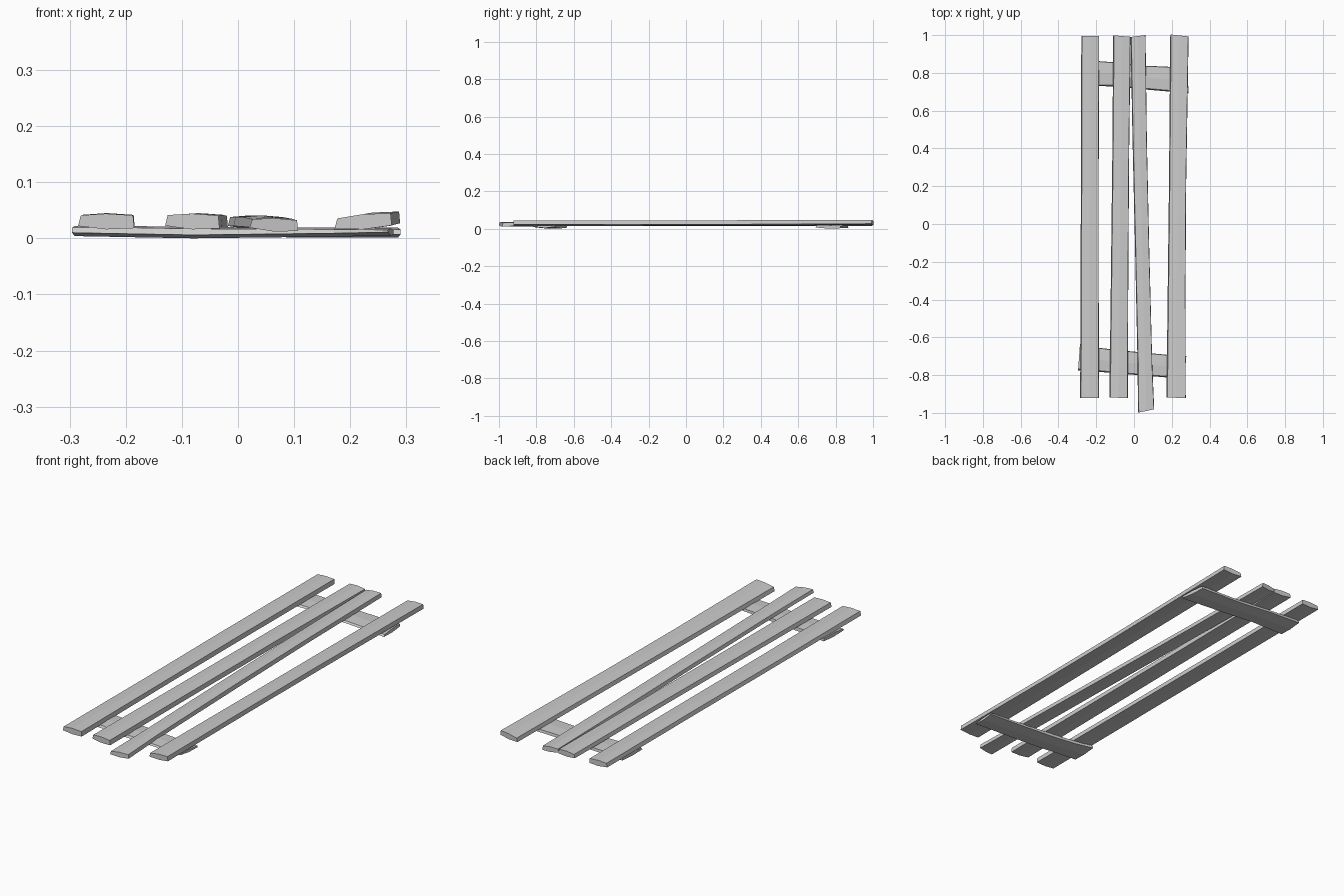
import bpy, bmesh
from mathutils import Vector


def board(name, stations, across_y=False, crown=0.003, skew=(0, 0)):
    """Loft a worn six-sided board. Station: position, side a, side b, bottom, top, tilt."""
    bm = bmesh.new()
    rings = []
    for i, (p, a, b, z0, z1, tilt) in enumerate(stations):
        w = b - a
        m = (a + b) / 2
        inset = w * 0.05
        section = [(a, z0 + 0.006), (m, z0), (b, z0 + 0.002),
                   (b - inset * 0.4, z1 - crown), (m, z1), (a + inset, z1 - crown)]
        end_skew = skew[0] if i == 0 else skew[1] if i == len(stations) - 1 else 0
        ring = []
        for s, z in section:
            t = (s - m) / w
            q, h = p + end_skew * t, z + tilt * t
            ring.append(bm.verts.new(Vector((q, s, h) if across_y else (s, q, h))))
        rings.append(ring)
    n = len(rings[0])
    for r0, r1 in zip(rings, rings[1:]):
        for k in range(n):
            bm.faces.new((r0[k], r0[(k + 1) % n], r1[(k + 1) % n], r1[k]))
    bm.faces.new(rings[0])
    bm.faces.new(rings[-1])
    bmesh.ops.recalc_face_normals(bm, faces=bm.faces)
    mesh = bpy.data.meshes.new(name)
    bm.to_mesh(mesh)
    bm.free()
    obj = bpy.data.objects.new(name, mesh)
    bpy.context.collection.objects.link(obj)
    return obj


# Long planks, left to right
board("left_plank", [
    (-0.92, -0.285, -0.185, 0.016, 0.044, 0),
    (-0.30, -0.283, -0.187, 0.017, 0.043, 0.001),
    (0.25, -0.281, -0.187, 0.017, 0.045, 0),
    (0.995, -0.279, -0.184, 0.017, 0.044, 0)])
board("inner_left_plank", [
    (-0.92, -0.130, -0.033, 0.016, 0.044, -0.001),
    (-0.25, -0.122, -0.030, 0.017, 0.044, 0),
    (0.35, -0.115, -0.026, 0.017, 0.045, 0),
    (0.995, -0.110, -0.018, 0.017, 0.043, 0)], skew=(-0.005, -0.008))
board("inner_right_plank", [
    (-0.99, 0.021, 0.107, 0.012, 0.036, -0.002),
    (-0.75, 0.019, 0.097, 0.014, 0.038, 0),
    (-0.10, 0.005, 0.080, 0.015, 0.041, 0),
    (0.45, -0.008, 0.068, 0.016, 0.041, 0),
    (0.995, -0.018, 0.061, 0.016, 0.041, 0)], skew=(0.018, 0.01))
board("right_plank", [
    (-0.92, 0.172, 0.274, 0.016, 0.043, 0.010),
    (-0.30, 0.179, 0.273, 0.016, 0.043, 0.009),
    (0.20, 0.185, 0.276, 0.017, 0.044, 0.009),
    (0.998, 0.192, 0.289, 0.020, 0.046, 0.010)], skew=(-0.005, -0.01))

# Cross battens underneath
board("front_batten", [
    (-0.291, -0.775, -0.635, 0.004, 0.022, 0),
    (-0.19, -0.782, -0.655, 0.002, 0.022, 0),
    (-0.08, -0.792, -0.668, 0.000, 0.020, 0),
    (0.17, -0.812, -0.692, 0.003, 0.019, 0),
    (0.272, -0.820, -0.700, 0.005, 0.018, 0)], across_y=True, skew=(0.01, 0.01))
board("back_batten", [
    (-0.275, 0.730, 0.868, 0.003, 0.021, 0),
    (-0.10, 0.729, 0.856, 0.003, 0.020, 0),
    (0.06, 0.712, 0.838, 0.002, 0.019, 0),
    (0.285, 0.692, 0.828, 0.001, 0.019, 0)], across_y=True, skew=(0.01, -0.01))
